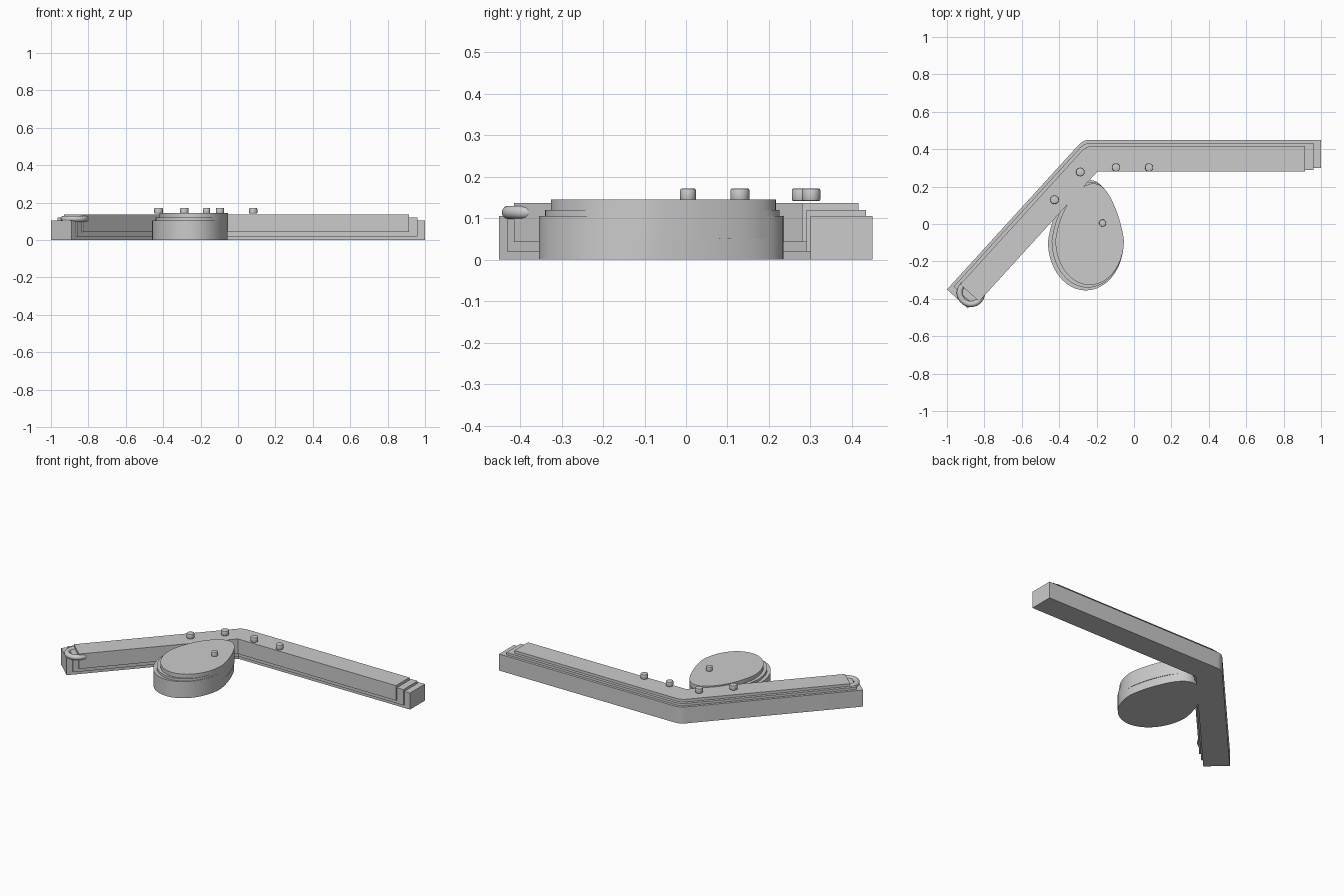
import bpy, bmesh, math
from mathutils import Vector

if "Cube" in bpy.data.objects:
    bpy.data.objects.remove(bpy.data.objects["Cube"])

grey = bpy.data.materials.new("plain grey")
grey.diffuse_color = (0.6, 0.6, 0.6, 1)
grey.use_nodes = True
grey.node_tree.nodes["Principled BSDF"].inputs["Base Color"].default_value = grey.diffuse_color


def finish(ob, smooth=True):
    ob.data.materials.append(grey)
    if smooth:
        bpy.ops.object.select_all(action='DESELECT')
        ob.select_set(True)
        bpy.context.view_layer.objects.active = ob
        bpy.ops.object.shade_smooth_by_angle(angle=math.radians(30))


def prism(name, outline, z0, z1):
    bm = bmesh.new()
    lo = [bm.verts.new((x, y, z0)) for x, y in outline]
    hi = [bm.verts.new((x, y, z1)) for x, y in outline]
    n = len(outline)
    bm.faces.new(lo[::-1])
    bm.faces.new(hi)
    for i in range(n):
        j = (i + 1) % n
        bm.faces.new((lo[i], lo[j], hi[j], hi[i]))
    bmesh.ops.recalc_face_normals(bm, faces=bm.faces)
    me = bpy.data.meshes.new(name)
    bm.to_mesh(me)
    bm.free()
    ob = bpy.data.objects.new(name, me)
    bpy.context.collection.objects.link(ob)
    finish(ob)
    return ob


# Bent bar: three nested, shifted layers measured from the outer edge
START = Vector((-1.0, -0.35))
DIR = Vector((0.673, 0.739)).normalized()
NRM = Vector((DIR.y, -DIR.x))


def corner(d):
    p = START + NRM * d
    t = (0.45 - d - p.y) / DIR.y
    return p + DIR * t


def bar_outline(outer, inner, cut_left, cut_right):
    c = corner(outer)
    a, b = c - DIR * 0.035, c + Vector((0.035, 0))
    bend = []
    for i in range(6):
        t = i / 5
        bend.append(a * (1 - t) ** 2 + c * 2 * t * (1 - t) + b * t * t)
    left = START + DIR * cut_left
    pts = [left + NRM * outer] + bend
    pts += [Vector((1 - cut_right, 0.45 - outer)), Vector((1 - cut_right, 0.45 - inner)),
            corner(inner), left + NRM * inner]
    return [tuple(p) for p in pts[::-1]]


prism("bar_base", bar_outline(0, 0.15, 0, 0), 0, 0.105)
prism("bar_middle", bar_outline(0.016, 0.16, 0.035, 0.04), 0.02, 0.12)
prism("bar_top", bar_outline(0.034, 0.17, 0.068, 0.085), 0.042, 0.137)


# Egg-shaped body: three stacked layers sharing their right side
def egg(x0, x1, y0, y1):
    cx, a = (x0 + x1) / 2, (x1 - x0) / 2
    ym = y0 + (y1 - y0) * 0.44
    pts = []
    for i in range(64):
        t = 2 * math.pi * i / 64
        s, c = math.sin(t), math.cos(t)
        if s > 0:
            pts.append((cx + a * c * (1 - 0.2 * s) + 0.02 * s ** 3, ym + (y1 - ym) * s))
        else:
            pts.append((cx + a * c, ym + (ym - y0) * s))
    return pts


prism("egg_base", egg(-0.46, -0.055, -0.355, 0.235), 0, 0.105)
prism("egg_middle", egg(-0.44, -0.0545, -0.34, 0.226), 0.05, 0.12)
prism("egg_top", egg(-0.42, -0.054, -0.326, 0.217), 0.05, 0.145)

# Small rounded pins
for i, (x, y, r) in enumerate([(-0.425, 0.13, 0.023), (-0.287, 0.278, 0.023),
                               (-0.096, 0.302, 0.022), (0.081, 0.302, 0.022),
                               (-0.168, 0.005, 0.019)]):
    bpy.ops.mesh.primitive_cylinder_add(vertices=24, radius=r, depth=0.031,
                                        location=(x, y, 0.1565))
    pin = bpy.context.object
    pin.name = "pin_%d" % (i + 1)
    bm = bmesh.new()
    bm.from_mesh(pin.data)
    rims = [e for e in bm.edges if abs(e.verts[0].co.z - e.verts[1].co.z) < 1e-5]
    bmesh.ops.bevel(bm, geom=rims, offset=0.005, segments=2, affect='EDGES', profile=0.5)
    bm.to_mesh(pin.data)
    bm.free()
    finish(pin)

# Ring at the lower end of the bar
bpy.ops.mesh.primitive_torus_add(major_radius=0.06, minor_radius=0.016, major_segments=48,
                                 minor_segments=16, location=(-0.872, -0.368, 0.114))
ring = bpy.context.object
ring.name = "end_ring"
finish(ring)
